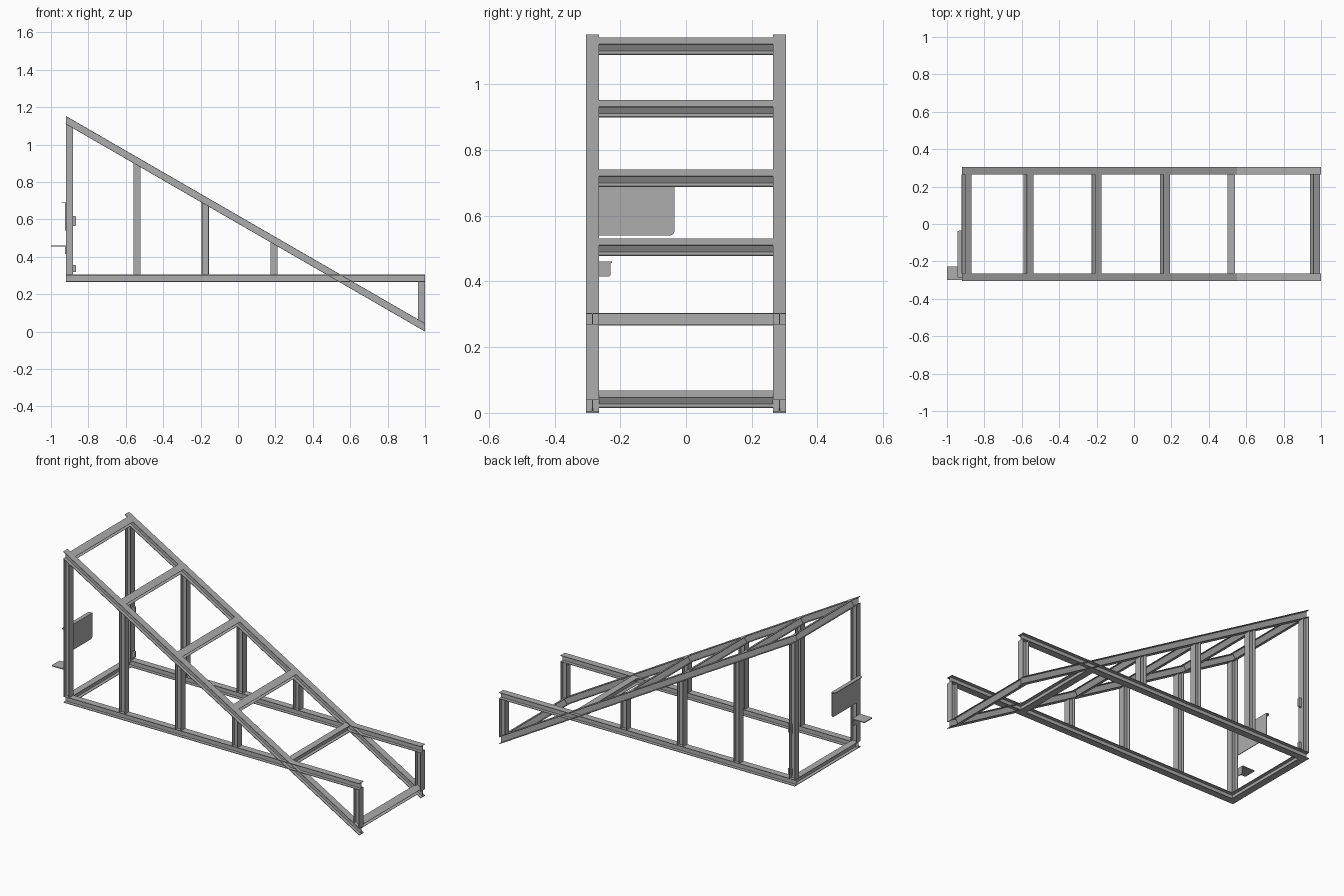
import bpy
import bmesh
import math
from mathutils import Vector

cube = bpy.data.objects.get("Cube")
if cube:
    bpy.data.objects.remove(cube)

# Material
steel = bpy.data.materials.new("grey_steel")
steel.use_nodes = True
GREY = (0.42, 0.42, 0.42, 1)
steel.diffuse_color = GREY
steel.node_tree.nodes["Principled BSDF"].inputs["Base Color"].default_value = GREY

X, Y, Z = Vector((1, 0, 0)), Vector((0, 1, 0)), Vector((0, 0, 1))
WIDTH, DEPTH, FLANGE, WEB = 0.04, 0.038, 0.0032, 0.0024
SIDE = 0.285                      # side frames sit at y = +-SIDE
RAIL_Z = 0.285
SLOPE = math.radians(30)
ALONG = Vector((math.cos(SLOPE), 0, -math.sin(SLOPE)))
NORMAL = Vector((math.sin(SLOPE), 0, math.cos(SLOPE)))


def slope_z(x):
    """Height of the sloping beam's centre line."""
    return (1 - x) * math.tan(SLOPE) + DEPTH / 2 / math.cos(SLOPE)


def finish(name, bm):
    bmesh.ops.recalc_face_normals(bm, faces=bm.faces)
    mesh = bpy.data.meshes.new(name)
    bm.to_mesh(mesh)
    bm.free()
    mesh.materials.append(steel)
    obj = bpy.data.objects.new(name, mesh)
    bpy.context.collection.objects.link(obj)
    return obj


def beam(name, start, end, up, cut_start=None, cut_end=None):
    """I-section beam; flanges face 'up', ends trimmed by the cut normals."""
    start, end = Vector(start), Vector(end)
    d = (end - start).normalized()
    side = d.cross(up)
    w, h, t, f = WIDTH / 2, DEPTH / 2, WEB / 2, DEPTH / 2 - FLANGE
    half = [(w, -h), (w, -f), (t, -f), (t, f), (w, f), (w, h)]
    profile = half + [(-a, b) for a, b in reversed(half)]
    bm = bmesh.new()
    rings = []
    for origin, cut in ((start, cut_start or d), (end, cut_end or d)):
        ring = []
        for a, b in profile:
            off = side * a + up * b
            ring.append(bm.verts.new(origin + off - d * (off.dot(cut) / d.dot(cut))))
        rings.append(ring)
    n = len(profile)
    for i in range(n):
        j = (i + 1) % n
        bm.faces.new((rings[0][i], rings[0][j], rings[1][j], rings[1][i]))
    for ring in rings:
        # Two flanges and the web close each end
        for ids in ((0, 1, 2, 9, 10, 11), (2, 3, 8, 9), (3, 4, 5, 6, 7, 8)):
            bm.faces.new([ring[i] for i in ids])
    return finish(name, bm)


def plate(name, low, high, thin, is_round, radius):
    """Thin plate with the chosen corners rounded."""
    low, high = Vector(low), Vector(high)
    bm = bmesh.new()
    bmesh.ops.create_cube(bm, size=1)
    for v in bm.verts:
        v.co = Vector([(low[i] + high[i]) / 2 + v.co[i] * (high[i] - low[i]) for i in range(3)])
    edges = []
    for e in bm.edges:
        a, b = (v.co for v in e.verts)
        if abs((b - a).normalized().dot(thin)) > 0.9 and is_round((a + b) / 2):
            edges.append(e)
    bmesh.ops.bevel(bm, geom=edges, offset=radius, segments=4, profile=0.5, affect='EDGES')
    return finish(name, bm)


# Side frames: rail, sloping beam and posts
for label, y in (("right", -SIDE), ("left", SIDE)):
    beam(f"{label}_rail", (-0.92, y, RAIL_Z), (1, y, RAIL_Z), Z)
    beam(f"{label}_sloping_beam", (-0.92, y, slope_z(-0.92)), (1, y, slope_z(1)), NORMAL, X, X)
    under = DEPTH / 2 / math.cos(SLOPE)
    for i, x in enumerate((-0.901, -0.54, -0.175, 0.192)):
        beam(f"{label}_post_{i + 1}", (x, y, RAIL_Z + DEPTH / 2),
             (x, y, slope_z(x) - under), X, Z, NORMAL)
    beam(f"{label}_front_post", (0.981, y, slope_z(0.981) + under),
         (0.981, y, RAIL_Z - DEPTH / 2), X, NORMAL, Z)

# Cross beams lying in the slope
INNER = SIDE - WIDTH / 2
for i, x in enumerate((-0.895, -0.565, -0.2, 0.165, 0.967)):
    beam(f"sloping_cross_beam_{i + 1}", (x, -INNER, slope_z(x)), (x, INNER, slope_z(x)), NORMAL)

# Level cross beams between the rails
for name, x in (("end_cross_beam", -0.9), ("middle_cross_beam", 0.52)):
    beam(name, (x, -SIDE, RAIL_Z), (x, SIDE, RAIL_Z), Z)

# Angled sheet on the tall end post
plate("mounting_panel", (-0.924, -0.29, 0.54), (-0.92, -0.035, 0.69), X,
      lambda c: c.y > -0.1 and c.z < 0.6, 0.015)
plate("mounting_panel_lip", (-0.944, -0.29, 0.686), (-0.92, -0.035, 0.69), Z,
      lambda c: c.x < -0.93, 0.012)

# Small angled shelf below it
plate("shelf_bracket", (-0.924, -0.3, 0.415), (-0.92, -0.23, 0.46), X,
      lambda c: c.y > -0.25 and c.z < 0.43, 0.005)
plate("shelf", (-1, -0.3, 0.456), (-0.92, -0.226, 0.461), Z,
      lambda c: c.x < -0.95, 0.004)

# Lugs on the opposite end post
for name, low, high in (("upper_lug", 0.565, 0.617), ("lower_lug", 0.318, 0.355)):
    plate(name, (-0.893, SIDE - 0.006, low), (-0.865, SIDE + 0.006, high), Y,
          lambda c: c.x > -0.87, 0.005)
